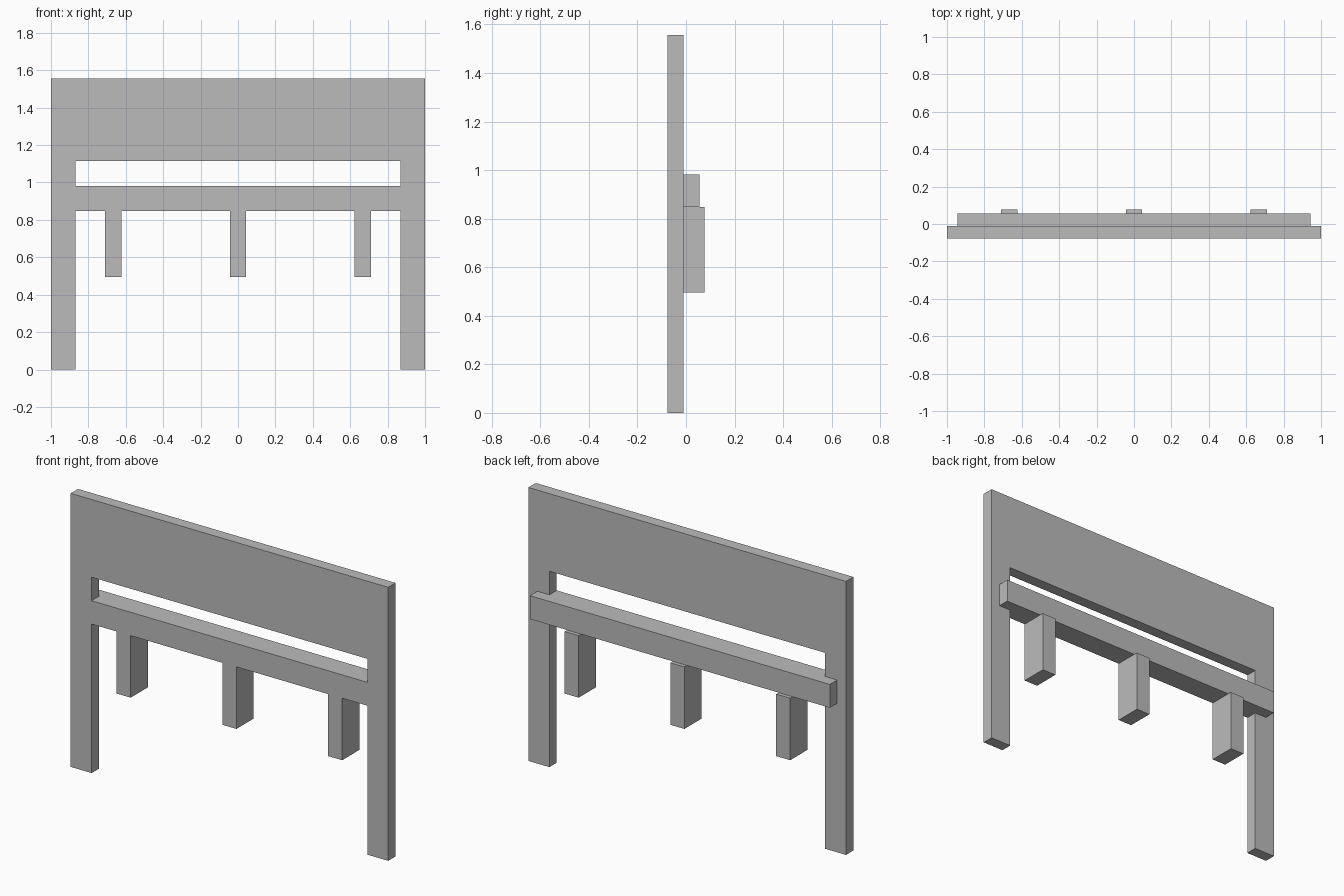
import bpy
import bmesh
from mathutils import Vector

if "Cube" in bpy.data.objects:
    bpy.data.objects.remove(bpy.data.objects["Cube"], do_unlink=True)

# Shared dimensions
FRONT, FRAME_BACK, RAIL_BACK, BACK = -0.077, -0.011, 0.055, 0.077
HALF_WIDTH, INNER, RAIL_HALF = 1.0, 0.868, 0.944
TOP, WINDOW_TOP, RAIL_TOP, RAIL_BOTTOM = 1.557, 1.115, 0.981, 0.848
PEG_BOTTOM, PEG_HALF, PEG_SPACING = 0.495, 0.044, 0.666

grey = bpy.data.materials.new("plain_grey")
grey.use_nodes = True
colour = (0.5, 0.5, 0.5, 1)
grey.diffuse_color = colour
grey.node_tree.nodes["Principled BSDF"].inputs["Base Color"].default_value = colour


def board(name, loops, y0, y1):
    """Fill x-z outlines (later loops are holes) and extrude from y0 to y1."""
    bm = bmesh.new()
    for loop in loops:
        verts = [bm.verts.new((x, y0, z)) for x, z in loop]
        for a, b in zip(verts, verts[1:] + verts[:1]):
            bm.edges.new((a, b))
    bmesh.ops.triangle_fill(bm, edges=bm.edges[:], use_beauty=True,
                            use_dissolve=False)
    out = bmesh.ops.extrude_face_region(bm, geom=bm.faces[:], use_keep_orig=True)
    moved = [g for g in out["geom"] if isinstance(g, bmesh.types.BMVert)]
    bmesh.ops.translate(bm, verts=moved, vec=Vector((0, y1 - y0, 0)))
    bmesh.ops.recalc_face_normals(bm, faces=bm.faces[:])
    mesh = bpy.data.meshes.new(name)
    bm.to_mesh(mesh)
    bm.free()
    mesh.materials.append(grey)
    obj = bpy.data.objects.new(name, mesh)
    bpy.context.collection.objects.link(obj)
    return obj


def rect(x0, x1, z0, z1):
    return [(x0, z0), (x1, z0), (x1, z1), (x0, z1)]


# Front frame: legs, crossbar and tall panel in one board with a slot
half = [(INNER, RAIL_BOTTOM), (INNER, 0), (HALF_WIDTH, 0), (HALF_WIDTH, TOP)]
outline = half + [(-x, z) for x, z in reversed(half)]
slot = rect(-INNER, INNER, RAIL_TOP, WINDOW_TOP)
board("front_frame", [outline, slot], FRONT, FRAME_BACK)

# Rail fixed behind the crossbar
board("back_rail", [rect(-RAIL_HALF, RAIL_HALF, RAIL_BOTTOM, RAIL_TOP)],
      FRAME_BACK, RAIL_BACK)

# Three blocks hanging under the crossbar and rail
for side, label in ((-1, "right"), (0, "middle"), (1, "left")):
    x = side * PEG_SPACING
    board(label + "_hanging_block",
          [rect(x - PEG_HALF, x + PEG_HALF, PEG_BOTTOM, RAIL_BOTTOM)],
          FRONT, BACK)
